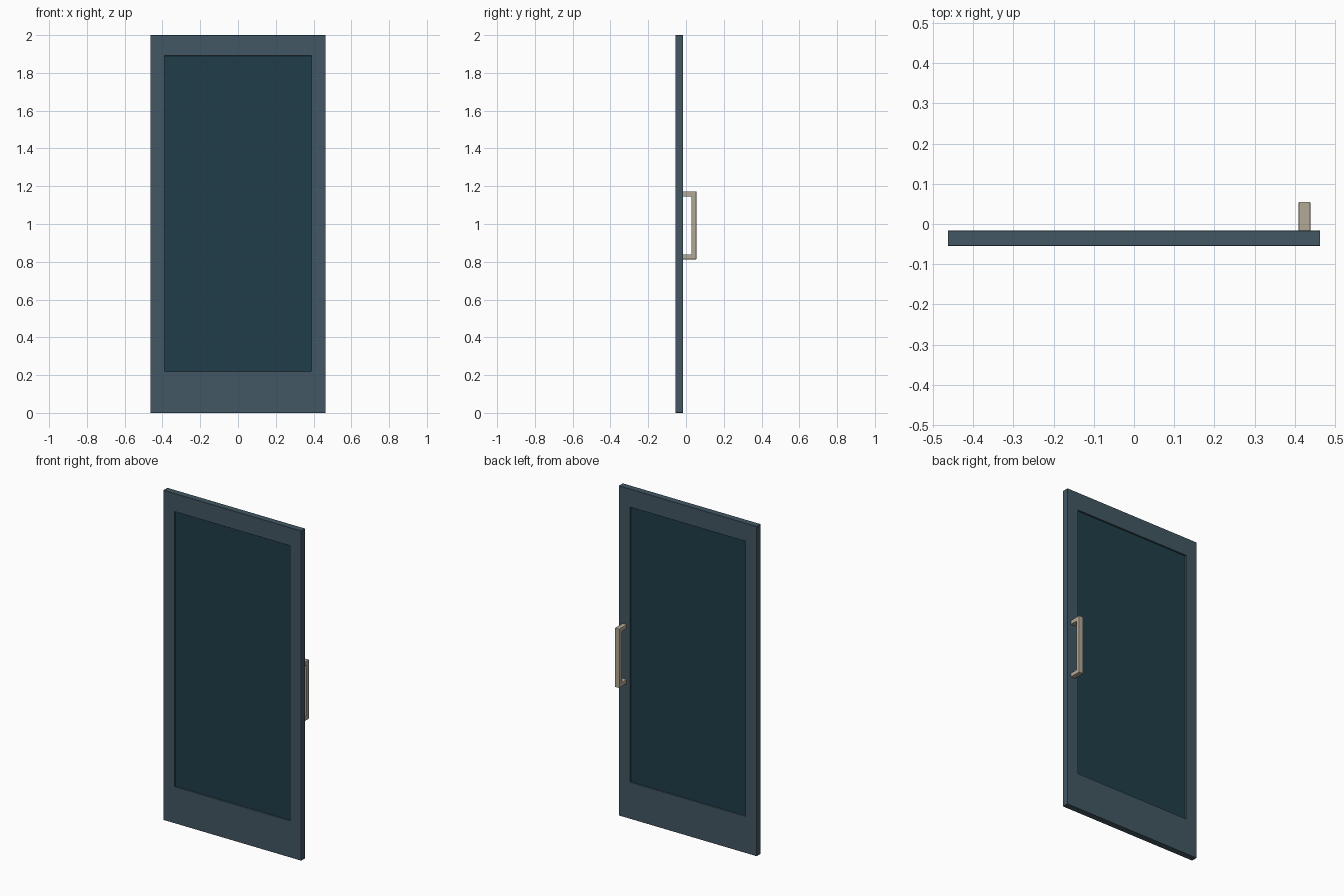
import bpy, bmesh
from mathutils import Vector

if "Cube" in bpy.data.objects:
    bpy.data.objects.remove(bpy.data.objects["Cube"])


def material(name, rgb):
    m = bpy.data.materials.new(name)
    m.diffuse_color = (*rgb, 1)
    m.use_nodes = True
    m.node_tree.nodes["Principled BSDF"].inputs["Base Color"].default_value = m.diffuse_color
    return m


def finish(name, bm, mat, bevel=0.0, segments=1):
    bmesh.ops.recalc_face_normals(bm, faces=bm.faces)
    me = bpy.data.meshes.new(name)
    bm.to_mesh(me)
    bm.free()
    ob = bpy.data.objects.new(name, me)
    bpy.context.collection.objects.link(ob)
    me.materials.append(mat)
    if bevel:
        mod = ob.modifiers.new("edge_bevel", 'BEVEL')
        mod.width = bevel
        mod.segments = segments
        mod.limit_method = 'ANGLE'
    return ob


def extrude(bm, offset):
    geo = bmesh.ops.extrude_face_region(bm, geom=bm.faces[:])["geom"]
    verts = [g for g in geo if isinstance(g, bmesh.types.BMVert)]
    bmesh.ops.translate(bm, verts=verts, vec=Vector(offset))


frame_mat = material("slate_paint", (0.055, 0.095, 0.125))
panel_mat = material("dark_glass", (0.014, 0.048, 0.065))
handle_mat = material("satin_metal", (0.45, 0.40, 0.31))

HALF_W, HEIGHT = 0.463, 2.0
FRONT, BACK = -0.055, -0.016
OPEN_X, OPEN_BOTTOM, OPEN_TOP = 0.388, 0.22, 1.89

# Door frame: a rectangular ring, extruded through the door's thickness
bm = bmesh.new()
outer, inner = ([bm.verts.new((x, FRONT, z)) for x, z in
                 ((-w, lo), (w, lo), (w, hi), (-w, hi))]
                for w, lo, hi in ((HALF_W, 0, HEIGHT), (OPEN_X, OPEN_BOTTOM, OPEN_TOP)))
for i in range(4):
    j = (i + 1) % 4
    bm.faces.new((outer[i], outer[j], inner[j], inner[i]))
extrude(bm, (0, BACK - FRONT, 0))
finish("door_frame", bm, frame_mat, 0.001)

# Glazed panel, recessed on both sides and tucked into the frame
bm = bmesh.new()
bmesh.ops.create_cube(bm, size=1)
bmesh.ops.scale(bm, verts=bm.verts,
                vec=(2 * OPEN_X + 0.01, 0.019, OPEN_TOP - OPEN_BOTTOM + 0.01))
bmesh.ops.translate(bm, verts=bm.verts,
                    vec=(0, (FRONT + BACK) / 2, (OPEN_TOP + OPEN_BOTTOM) / 2))
finish("glass_panel", bm, panel_mat)

# Pull handle: C-shaped profile extruded along x
Y0, Y1, Z0, Z1, T = BACK - 0.002, 0.055, 0.813, 1.172, 0.026
profile = [(Y0, Z0), (Y1, Z0), (Y1, Z1), (Y0, Z1),
           (Y0, Z1 - T), (Y1 - T, Z1 - T), (Y1 - T, Z0 + T), (Y0, Z0 + T)]
bm = bmesh.new()
bm.faces.new([bm.verts.new((0.409, y, z)) for y, z in profile])
extrude(bm, (0.03, 0, 0))
finish("pull_handle", bm, handle_mat, 0.003, 2)
